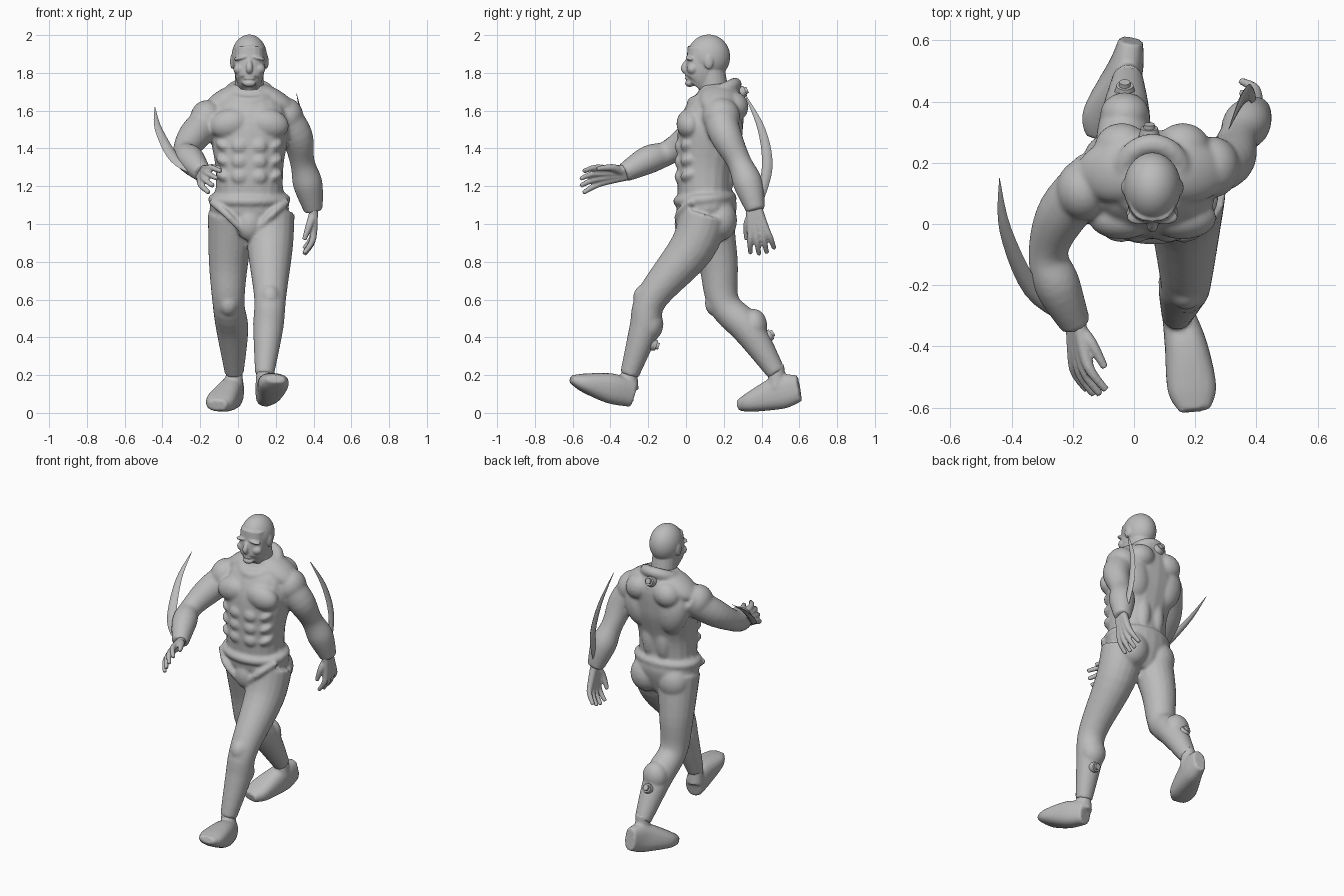
import bpy, bmesh, math
from mathutils import Vector, Matrix

cube = bpy.data.objects.get("Cube")
if cube:
    bpy.data.objects.remove(cube)

shade = .5
grey = bpy.data.materials.new("clay_grey")
grey.use_nodes = True
grey.diffuse_color = (shade, shade, shade, 1)
grey.node_tree.nodes["Principled BSDF"].inputs["Base Color"].default_value = grey.diffuse_color


def smooth_path(stations, steps, closed):
    """Catmull-Rom curve through the stations, radii included."""
    count, path = len(stations), []

    def pick(index):
        return stations[index % count if closed else max(0, min(count - 1, index))]

    for i in range(count if closed else count - 1):
        before, start, end, after = pick(i - 1), pick(i), pick(i + 1), pick(i + 2)
        for step in range(steps):
            t = step / steps
            leave, arrive = (end - before) / 2, (after - start) / 2
            ease = t * t * (3 - 2 * t)
            path.append(start.lerp(end, ease) + leave * t * (1 - t) ** 2 - arrive * t * t * (1 - t))
    return path if closed else path + [stations[-1]]


def tube(bm, stations, sides=20, power=2, flat=1, closed=False):
    """Loft rings along (x, y, z, half width, half depth) stations; depth defaults to width * flat."""
    full = [Vector(s if len(s) > 4 else (*s, s[-1] * flat)) for s in stations]
    path = smooth_path(full, 5, closed)
    count, rings = len(path), []
    for i, station in enumerate(path):
        ahead = path[(i + 1) % count] if closed else path[min(i + 1, count - 1)]
        behind = path[i - 1] if closed else path[max(i - 1, 0)]
        along = (ahead.xyz - behind.xyz).normalized()
        axis = Vector((0, 0, 1)) if closed else Vector((1, 0, 0))
        across = (axis - along * axis.dot(along)).normalized()
        outward = along.cross(across)
        ring = []
        for k in range(sides):
            angle = math.tau * k / sides
            wide, deep = (math.copysign(abs(f) ** (2 / power), f) for f in (math.cos(angle), math.sin(angle)))
            ring.append(bm.verts.new(station.xyz + across * wide * station[3] + outward * deep * station[4]))
        rings.append(ring)
    for i in range(count if closed else count - 1):
        lower, upper = rings[i], rings[(i + 1) % count]
        for k in range(sides):
            bm.faces.new((lower[k - 1], lower[k], upper[k], upper[k - 1]))
    if not closed:
        bm.faces.new(rings[0])
        bm.faces.new(rings[-1])


def blob(bm, centre, radii, tilt=0):
    """Ellipsoid, tilted about the front axis."""
    place = Matrix.Translation(centre) @ Matrix.Rotation(tilt, 4, 'Y') @ Matrix.Diagonal((*radii, 1))
    bmesh.ops.create_uvsphere(bm, u_segments=40, v_segments=24, radius=1, matrix=place)


def pair(bm, offset, y, z, radii, tilt=0):
    """Mirrored ellipsoids either side of the body's centre line."""
    for side in (-1, 1):
        blob(bm, (mid + side * offset, y, z), radii, side * tilt)


def hoop(bm, y, z, width, depth, rise, thick):
    """Closed roll around the body, higher at the back."""
    turns = [math.tau * i / 12 for i in range(12)]
    tube(bm, [(mid + width * math.sin(a), y + depth * math.cos(a), z + rise * math.cos(a), thick)
              for a in turns], closed=True)


def finish(bm, name, voxel=0, relax=3):
    """Make the object; a voxel size fuses overlapping masses into one soft skin."""
    bmesh.ops.recalc_face_normals(bm, faces=bm.faces)
    mesh = bpy.data.meshes.new(name)
    bm.to_mesh(mesh)
    bm.free()
    mesh.materials.append(grey)
    ob = bpy.data.objects.new(name, mesh)
    bpy.context.collection.objects.link(ob)
    if voxel:
        fuse = ob.modifiers.new("fuse", 'REMESH')
        fuse.mode, fuse.voxel_size, fuse.use_smooth_shade = 'VOXEL', voxel, True
        soften = ob.modifiers.new("soften", 'SMOOTH')
        soften.iterations = relax
    else:
        bpy.ops.object.select_all(action='DESELECT')
        ob.select_set(True)
        bpy.context.view_layer.objects.active = ob
        bpy.ops.object.shade_smooth_by_angle(angle=math.radians(40))


mid = .06

# Body: ribcage loft, then chest, abdomen, flank, shoulder and back muscles, all fused below
body = bmesh.new()
tube(body, [(mid, .1, 1.1, .18, .14), (mid, .1, 1.3, .18, .15), (mid, .13, 1.5, .21, .17),
            (mid, .17, 1.64, .18, .14), (mid, .17, 1.74, .09, .09)], power=2.3)
pair(body, .1, .02, 1.53, (.11, .07, .08), .2)
for row in range(3):
    z = 1.25 + row * .08
    pair(body, .05, -.03, z, (.045, .03, .04))
    pair(body, .13, .02, z, (.05, .05, .03), -.5)
pair(body, .12, .22, 1.5, (.1, .08, .15), .2)
pair(body, .1, .25, 1.62, (.09, .08, .08), .4)
pair(body, .12, .17, 1.66, (.14, .1, .06), .5)
pair(body, .05, .21, 1.28, (.05, .05, .13))

# Collar roll, high behind the neck and dipping at the chest
hoop(body, .15, 1.69, .1, .11, .05, .035)

# Pelvis with buttocks, groin, waist roll and trunk seams
tube(body, [(mid, .1, 1.18, .18, .14), (mid, .11, 1.08, .21, .16), (mid, .12, .97, .14, .12),
            (mid, .12, .92, .07, .08)])
pair(body, .1, .18, 1.02, (.1, .09, .11))
blob(body, (mid, 0, 1), (.07, .06, .09))
hoop(body, .1, 1.13, .19, .14, .01, .028)
for side in (-1, 1):
    tube(body, [(mid + side * .2, .03, 1.12, .02), (mid + side * .12, -.04, 1.05, .02),
                (mid + side * .02, -.02, .95, .02)], sides=10)

# Arms: one swung forward, the other back, each with a round shoulder
arms = [[(-.12, .16, 1.58, .09), (-.23, .04, 1.47, .085), (-.28, -.09, 1.38, .065),
         (-.25, -.2, 1.34, .075), (-.19, -.33, 1.27, .05)],
        [(.22, .17, 1.6, .09), (.31, .21, 1.47, .085), (.34, .28, 1.33, .065),
         (.37, .33, 1.21, .078), (.4, .37, 1.07, .05)]]
for stations in arms:
    tube(body, stations)
    shoulder = Vector(stations[0][:3]).lerp(Vector(stations[1][:3]), .4)
    blob(body, shoulder + Vector((0, 0, .02)), (.09, .1, .1))

# Legs: left striding forward, right trailing, with kneecaps and calves
legs = {
    "left": [(.17, .1, 1.05, .13), (.17, .03, .87, .12), (.17, -.18, .61, .085),
             (.16, -.22, .45, .08), (.14, -.3, .2, .05)],
    "right": [(-.03, .12, 1.05, .13), (-.05, .17, .8, .105), (-.05, .2, .58, .085),
              (-.03, .33, .44, .085), (-.02, .48, .21, .05)]}
for stations in legs.values():
    tube(body, stations)
    blob(body, Vector(stations[2][:3]) - Vector((0, .04, 0)), (.055, .06, .07))
    blob(body, Vector(stations[3][:3]) + Vector((0, .03, .02)), (.08, .07, .09))
finish(body, "body", .01, 4)

# Head: neck, skull, jaw wedge, brows, cheeks, ears, nose, lips and chin
bm = bmesh.new()
tube(bm, [(mid, .16, 1.62, .08), (mid, .13, 1.82, .075)])
blob(bm, (mid, .12, 1.885), (.094, .114, .118))
tube(bm, [(mid, .05, 1.73, .045, .05), (mid, .07, 1.76, .068, .075), (mid, .085, 1.83, .082, .085),
          (mid, .1, 1.93, .08, .092)], power=2.5)
pair(bm, .04, .023, 1.88, (.045, .025, .012), .2)
pair(bm, .05, .035, 1.82, (.035, .03, .03))
pair(bm, .09, .12, 1.86, (.012, .025, .04))
tube(bm, [(mid, .02, 1.88, .012), (mid, -.01, 1.825, .018), (mid, .01, 1.8, .014)], sides=12)
for z in (1.77, 1.785):
    blob(bm, (mid, .01, z), (.03, .015, .008))
blob(bm, (mid, .02, 1.745), (.035, .025, .02))
finish(bm, "head", .005, 4)


def hand(name, wrist, along, across, curl):
    """Palm, four spread fingers and a thumb; across points from thumb to little finger."""
    wrist, along, across, curl = (Vector(v) for v in (wrist, along, across, curl))
    bm = bmesh.new()

    def at(reach, spread, bend, radius):
        return (*(wrist + along * reach + across * spread + curl * bend), radius)

    for finger in range(4):
        spread = (finger - 1.5) / 100
        length = .245 - abs(spread) * 1.5
        tube(bm, [at(-.03, spread, 0, .025), at(.11, spread * 2.6, 0, .02),
                  at(length * .75, spread * 3.6, .01, .016), at(length, spread * 4.2, .05, .012)], sides=12)
    tube(bm, [at(.02, -.01, 0, .024), at(.07, -.05, .02, .02), at(.15, -.07, .05, .012)], sides=12)
    finish(bm, name, .006, 2)


hand("right_hand", (-.19, -.32, 1.27), (.1, -1, -.1), (-.5, 0, -.9), (.9, 0, -.5))
hand("left_hand", (.4, .36, 1.08), (0, .2, -1), (0, 1, .2), (-1, 0, 0))

# Feet: heel to toe, with a narrow ankle inside the cuff of the leg
feet = {
    "left": [(.14, -.28, .1, .05, .07), (.17, -.4, .13, .07, .08), (.19, -.54, .16, .08, .05),
             (.2, -.61, .18, .05, .02)],
    "right": [(-.01, .6, .13, .04, .07), (-.03, .5, .11, .06, .09), (-.09, .35, .06, .08, .055),
              (-.11, .28, .04, .05, .03)]}
for side, stations in feet.items():
    bm = bmesh.new()
    tube(bm, stations, power=2.5)
    x, y, z, radius = legs[side][-1]
    tube(bm, [(x, y, z + .05, radius * .8), (x, y, z - .08, radius)])
    finish(bm, side + "_foot", .009)

# Curved forearm blades
blades = {
    "right_blade": (.5, [(-.2, -.32, 1.26, .02), (-.33, -.22, 1.34, .03), (-.42, -.02, 1.5, .02),
                         (-.44, .15, 1.62, .001)]),
    "left_blade": (2, [(.39, .38, 1.1, .01), (.38, .43, 1.3, .014), (.35, .4, 1.5, .01),
                       (.31, .31, 1.69, .001)])}
for name, (flat, stations) in blades.items():
    bm = bmesh.new()
    tube(bm, stations, sides=8, power=1.4, flat=flat)
    finish(bm, name)


def port(name, centre, axis):
    """Stepped round socket standing off the body."""
    turn = Vector(axis).to_track_quat('Z', 'Y').to_matrix().to_4x4()
    bm = bmesh.new()
    for radius in (.035, .022):
        bmesh.ops.create_cone(bm, cap_ends=True, segments=20, radius1=radius, radius2=radius * .8,
                              depth=.1 - radius * 2, matrix=Matrix.Translation(centre) @ turn)
    finish(bm, name)


port("back_port", (.05, .3, 1.7), (0, 1, .4))
port("left_calf_port", (.16, -.17, .36), (0, 1, -.3))
port("right_calf_port", (-.03, .44, .41), (0, .8, .5))
